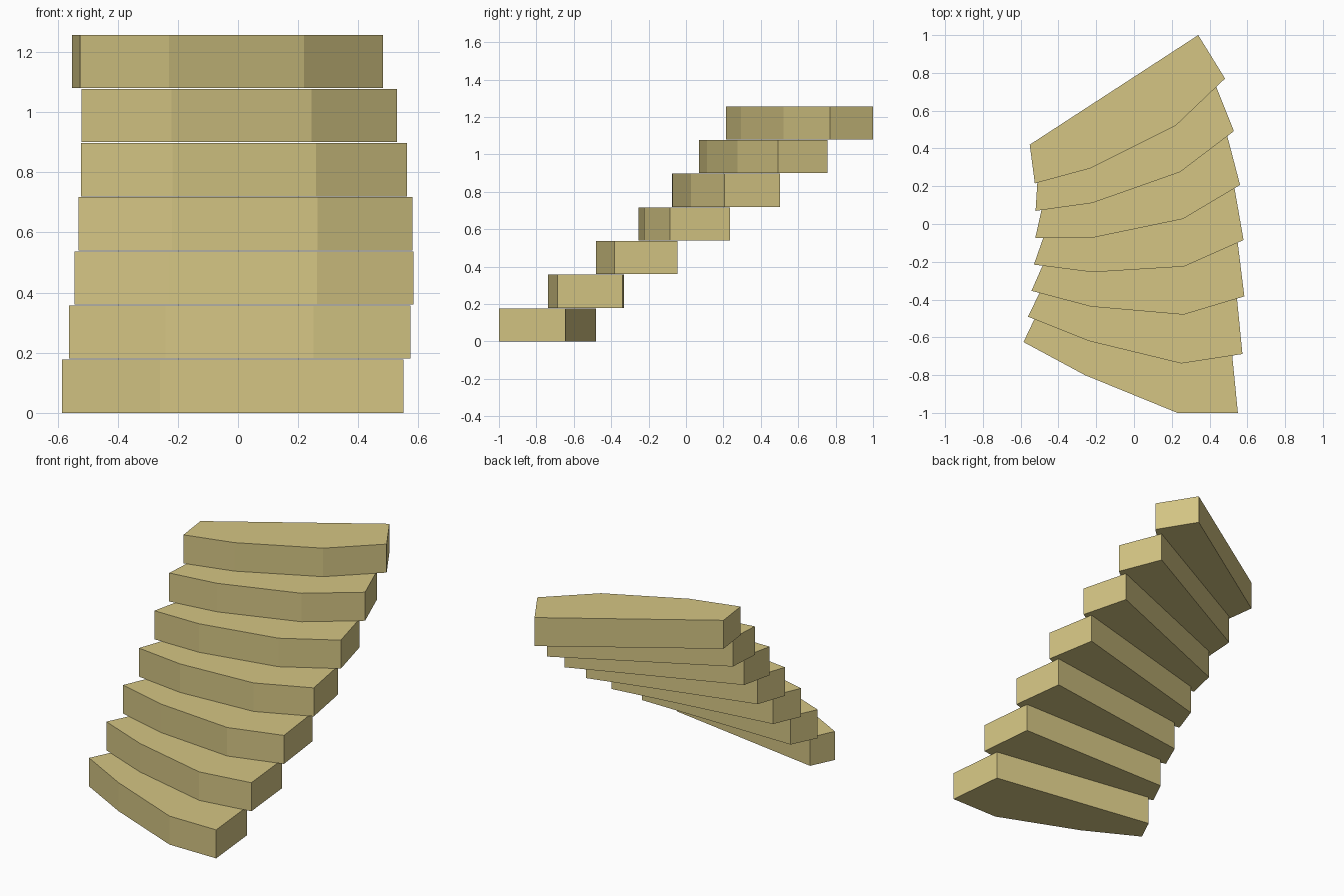
import bpy, bmesh

if "Cube" in bpy.data.objects:
    bpy.data.objects.remove(bpy.data.objects["Cube"])

TREADS = 7
RISE = 0.18
THICK = 0.177

# Tread outline (4 front points, then back right and back left)
# at the bottom, middle and top of the flight
BOTTOM = [(-.585, -.625), (-.26, -.80), (.23, -1.0), (.55, -1.0), (.515, -.645), (-.516, -.48)]
MIDDLE = [(-.53, -.215), (-.22, -.255), (.265, -.225), (.58, -.085), (.524, .235), (-.467, -.035)]
TOP = [(-.525, .215), (-.23, .295), (.22, .52), (.482, .77), (.34, 1.0), (-.552, .42)]

stone = bpy.data.materials.new("sandstone")
stone.diffuse_color = (0.66, 0.56, 0.23, 1)
stone.use_nodes = True
stone.node_tree.nodes["Principled BSDF"].inputs["Base Color"].default_value = stone.diffuse_color


def blend(a, b, c, t):
    """Smooth curve through a, b, c at t = 0, 0.5, 1."""
    return a * (1 - t) * (1 - 2 * t) + b * 4 * t * (1 - t) + c * t * (2 * t - 1)


def add_tread(index):
    t = index / (TREADS - 1)
    z = index * RISE
    bm = bmesh.new()
    verts = [bm.verts.new((blend(a[0], b[0], c[0], t), blend(a[1], b[1], c[1], t), z))
             for a, b, c in zip(BOTTOM, MIDDLE, TOP)]
    base = bm.faces.new(verts)
    top = bmesh.ops.extrude_face_region(bm, geom=[base], use_keep_orig=True)
    bmesh.ops.translate(bm, vec=(0, 0, THICK),
                        verts=[g for g in top["geom"] if isinstance(g, bmesh.types.BMVert)])
    bmesh.ops.recalc_face_normals(bm, faces=bm.faces)
    mesh = bpy.data.meshes.new(f"tread_{index + 1}")
    bm.to_mesh(mesh)
    bm.free()
    mesh.materials.append(stone)
    bpy.context.collection.objects.link(bpy.data.objects.new(f"tread_{index + 1}", mesh))


# Turning flight of stacked treads
for i in range(TREADS):
    add_tread(i)
